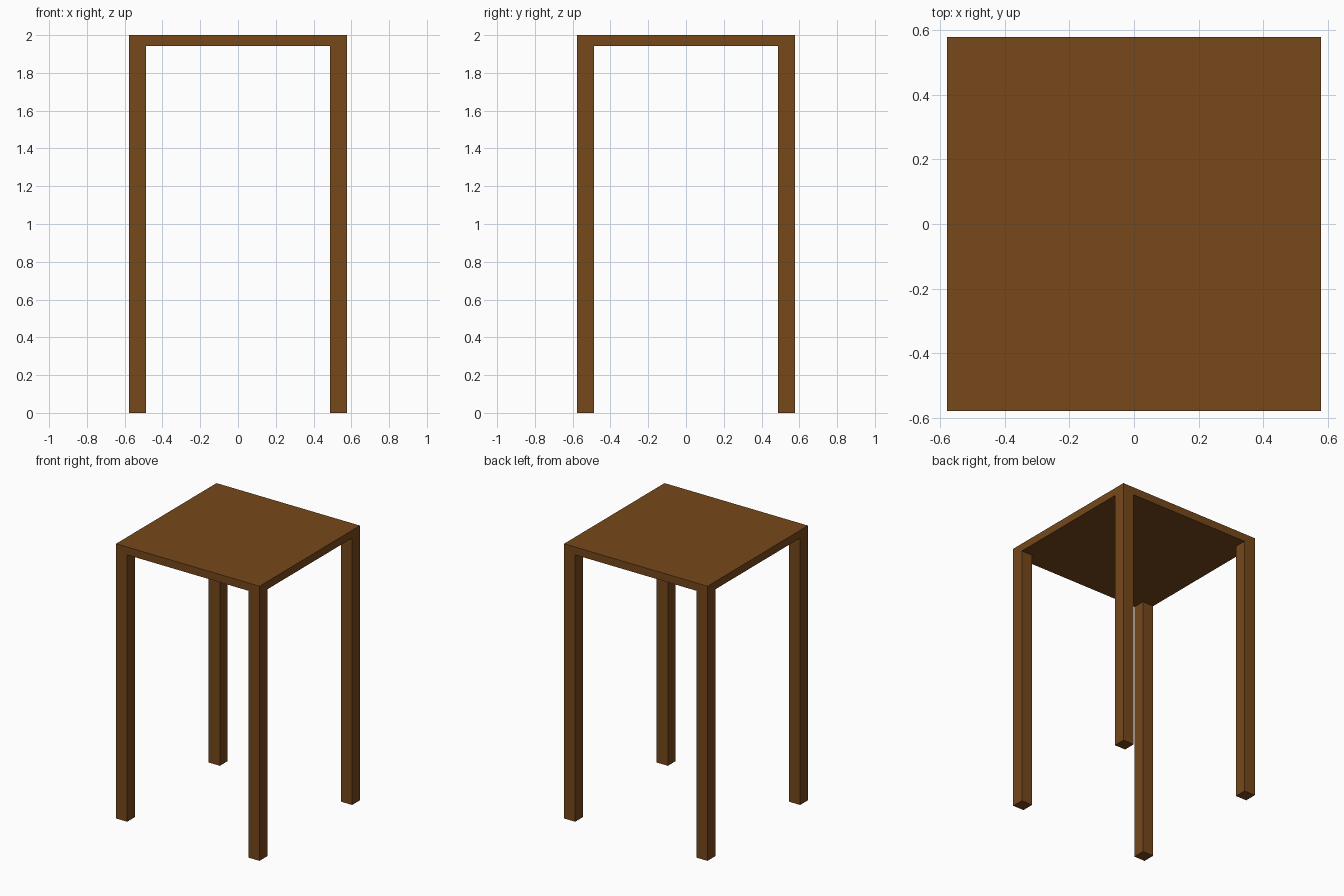
import bpy

if "Cube" in bpy.data.objects:
    bpy.data.objects.remove(bpy.data.objects["Cube"])

HALF = 0.578      # half width of the square top
LEG = 0.09        # leg thickness
UNDER = 1.943     # height of the underside of the top

wood = bpy.data.materials.new("brown_wood")
wood.diffuse_color = (0.18, 0.065, 0.011, 1)
wood.use_nodes = True
wood.node_tree.nodes["Principled BSDF"].inputs["Base Color"].default_value = wood.diffuse_color


def box(name, centre, size):
    bpy.ops.mesh.primitive_cube_add(size=1, location=centre)
    obj = bpy.context.object
    obj.name = name
    obj.scale = size
    bpy.ops.object.transform_apply(location=False, rotation=False, scale=True)
    obj.data.materials.append(wood)
    return obj


# Square table top
box("table_top", (0, 0, (2 + UNDER) / 2), (2 * HALF, 2 * HALF, 2 - UNDER))

# Four square legs, flush with the corners of the top
offset = HALF - LEG / 2
for y_name, sy in (("front", -1), ("back", 1)):
    for x_name, sx in (("left", -1), ("right", 1)):
        box(f"{y_name}_{x_name}_leg",
            (sx * offset, sy * offset, UNDER / 2), (LEG, LEG, UNDER))
